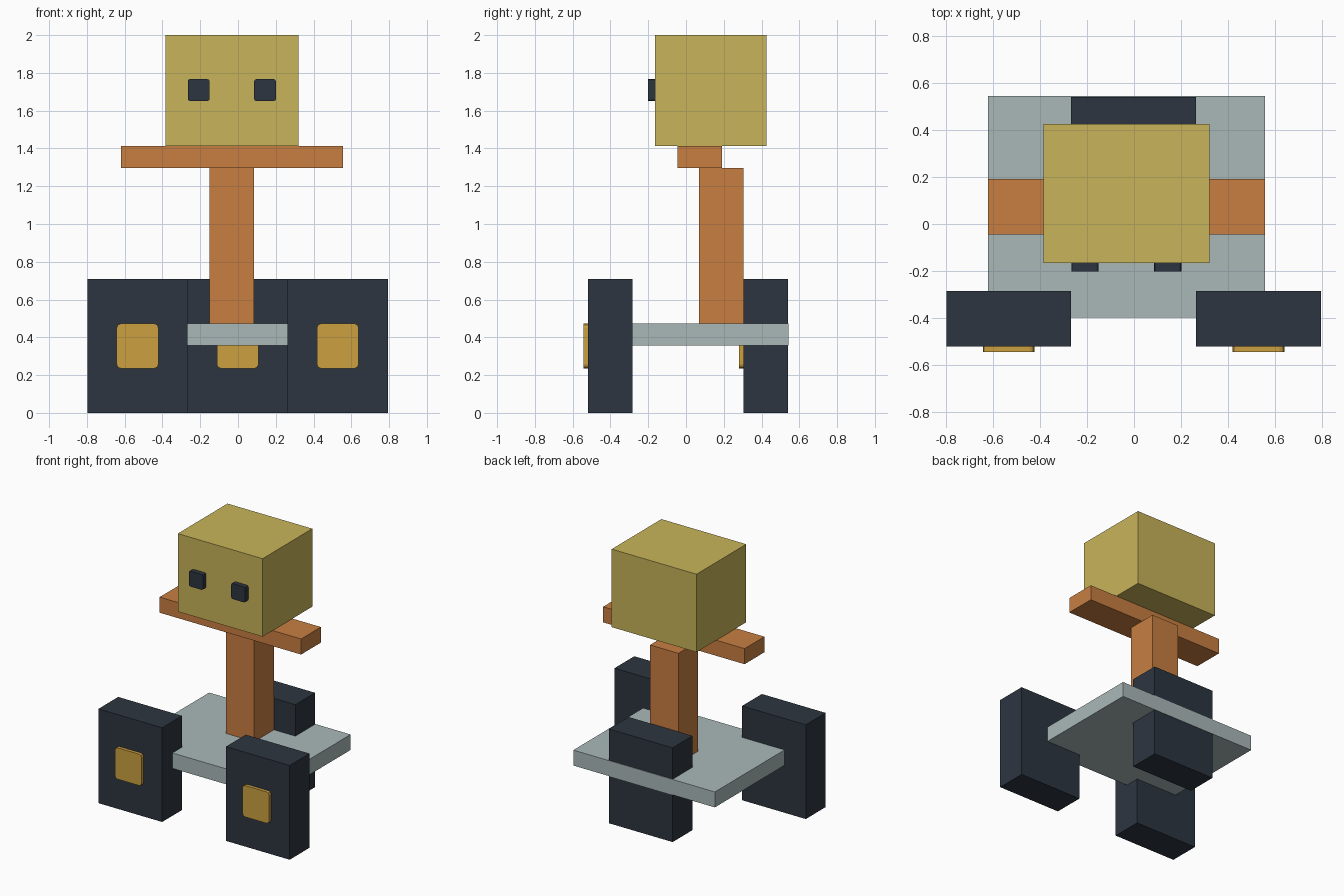
import bpy
import bmesh

if "Cube" in bpy.data.objects:
    bpy.data.objects.remove(bpy.data.objects["Cube"])


def material(name, rgb):
    m = bpy.data.materials.new(name)
    m.diffuse_color = (*rgb, 1)
    m.use_nodes = True
    m.node_tree.nodes["Principled BSDF"].inputs["Base Color"].default_value = m.diffuse_color
    return m


YELLOW = material("pale_yellow", (0.578, 0.456, 0.102))
ORANGE = material("orange", (0.578, 0.209, 0.053))
GREY = material("light_grey", (0.402, 0.479, 0.479))
DARK = material("dark_slate", (0.026, 0.036, 0.051))
GOLD = material("gold", (0.597, 0.352, 0.051))


def box(name, mat, x, y, z, corner=0):
    """Box from (min, max) ranges; corner chamfers the edges running along y."""
    bm = bmesh.new()
    bmesh.ops.create_cube(bm, size=1)
    for v in bm.verts:
        v.co = [r[0] if c < 0 else r[1] for c, r in zip(v.co, (x, y, z))]
    if corner:
        edges = [e for e in bm.edges
                 if abs(e.verts[0].co.y - e.verts[1].co.y) > 1e-4]
        bmesh.ops.bevel(bm, geom=edges, offset=corner, segments=2,
                        profile=0.5, affect='EDGES')
    me = bpy.data.meshes.new(name)
    bm.to_mesh(me)
    bm.free()
    me.materials.append(mat)
    ob = bpy.data.objects.new(name, me)
    bpy.context.collection.objects.link(ob)
    return ob


# Base platform, upright post and arm bar
box("platform", GREY, (-0.62, 0.556), (-0.397, 0.543), (0.356, 0.472))
box("post", ORANGE, (-0.15, 0.085), (0.07, 0.305), (0.472, 1.297))
box("arm_bar", ORANGE, (-0.62, 0.556), (-0.045, 0.19), (1.297, 1.414))

# Head with two raised eyes
box("head", YELLOW, (-0.385, 0.32), (-0.165, 0.425), (1.414, 2.0))
for side, x in (("left", -0.208), ("right", 0.143)):
    box(side + "_eye", DARK, (x - 0.058, x + 0.058), (-0.202, -0.16),
        (1.651, 1.767), 0.012)

# Three block wheels, each with a raised hub on its front
for name, x, y in (("front_left", -0.532, -0.519),
                   ("front_right", 0.528, -0.519),
                   ("rear", -0.002, 0.305)):
    box(name + "_wheel", DARK, (x - 0.265, x + 0.265), (y, y + 0.235), (0, 0.708))
    box(name + "_hub", GOLD, (x - 0.11, x + 0.11), (y - 0.024, y + 0.01),
        (0.236, 0.472 if name != "rear" else 0.468), 0.02)
